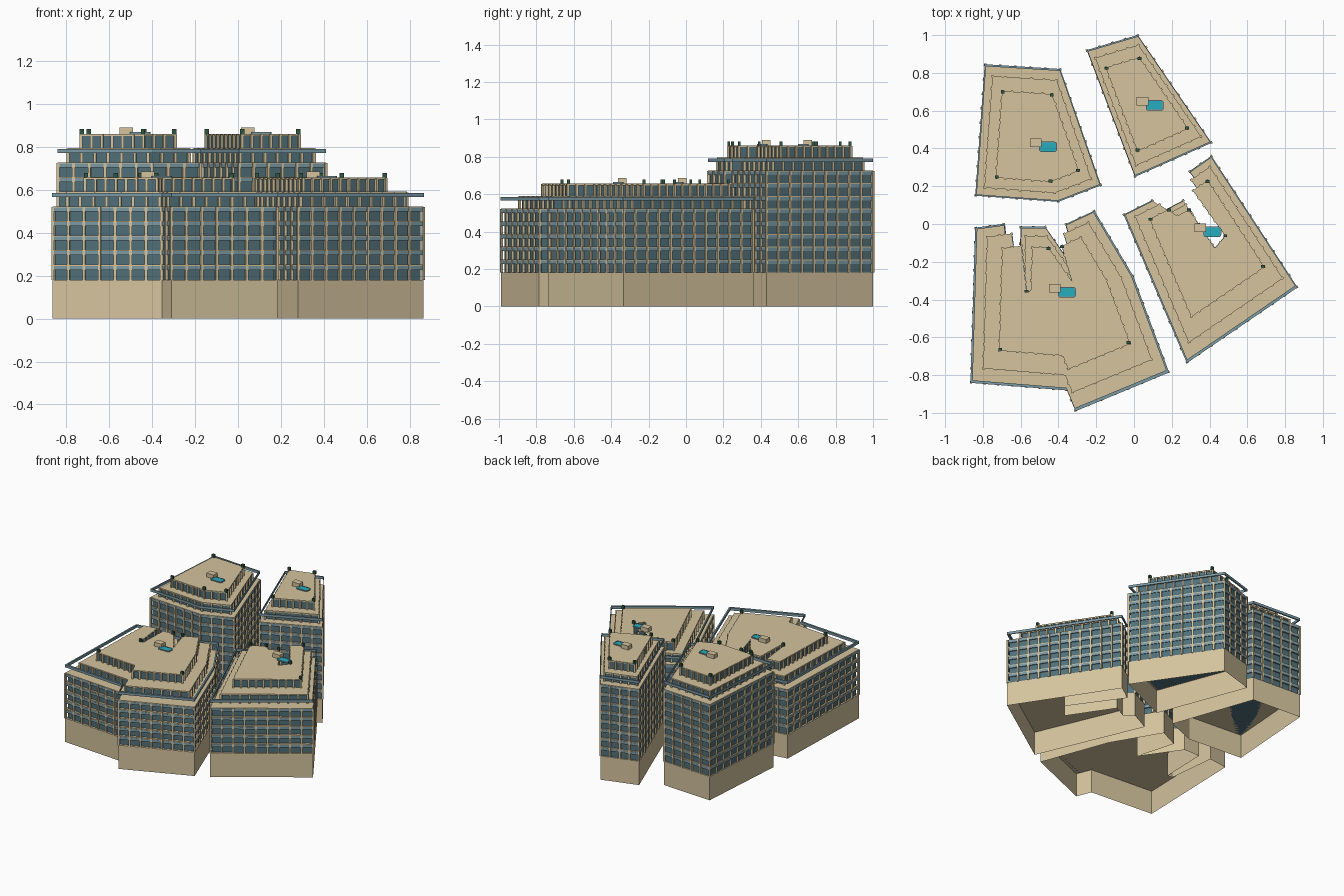
import bpy, bmesh, math
from mathutils import Vector, Matrix

if "Cube" in bpy.data.objects:
    bpy.data.objects.remove(bpy.data.objects["Cube"])

def material(name, rgb):
    m = bpy.data.materials.new(name)
    m.diffuse_color = (*rgb, 1)
    m.use_nodes = True
    m.node_tree.nodes["Principled BSDF"].inputs["Base Color"].default_value = m.diffuse_color
    return m

STONE = material("stone", (0.66, 0.55, 0.34))
GLASS = material("glass", (0.08, 0.16, 0.19))
RAIL = material("rail_glass", (0.20, 0.32, 0.37))
WATER = material("water", (0.02, 0.42, 0.52))
GREEN = material("hedge", (0.03, 0.09, 0.05))

BASE, FLOOR = 0.18, 0.068        # podium height, storey height
MID, TOP = 0.85, 0.66            # footprint scale of the two setback storeys


def scaled(pts, c, s):
    return [c + (p - c) * s for p in pts]


def prism(bm, pts, z0, z1, bottom=True):
    lo = [bm.verts.new((p.x, p.y, z0)) for p in pts]
    hi = [bm.verts.new((p.x, p.y, z1)) for p in pts]
    n = len(pts)
    for i in range(n):
        j = (i + 1) % n
        bm.faces.new((lo[i], lo[j], hi[j], hi[i]))
    bm.faces.new(hi)
    if bottom:
        bm.faces.new(lo[::-1])


def ring(bm, outer, inner, z0, z1):
    loops = [[bm.verts.new((p.x, p.y, z)) for p in pts]
             for pts, z in ((outer, z0), (outer, z1), (inner, z1), (inner, z0))]
    n = len(outer)
    for a in range(4):
        A, B = loops[a], loops[(a + 1) % 4]
        for i in range(n):
            j = (i + 1) % n
            bm.faces.new((A[i], A[j], B[j], B[i]))


def box(bm, x, y, z0, z1, sx, sy, angle=0):
    m = (Matrix.Translation((x, y, (z0 + z1) / 2)) @ Matrix.Rotation(angle, 4, 'Z')
         @ Matrix.Diagonal((sx, sy, z1 - z0, 1)))
    bmesh.ops.create_cube(bm, size=1, matrix=m)


def rounded(cx, cy, sx, sy, r):
    pts = []
    for k, (u, v) in enumerate(((1, 1), (-1, 1), (-1, -1), (1, -1))):
        for t in range(4):
            a = math.pi / 2 * (k + t / 3)
            pts.append(Vector((cx + u * (sx / 2 - r) + r * math.cos(a),
                               cy + v * (sy / 2 - r) + r * math.sin(a))))
    return pts


def finish(bm, name, mat):
    bmesh.ops.recalc_face_normals(bm, faces=bm.faces)
    me = bpy.data.meshes.new(name)
    bm.to_mesh(me)
    bm.free()
    me.materials.append(mat)
    bpy.context.collection.objects.link(bpy.data.objects.new(name, me))


def columns(bm, pts, z0, z1, counts):
    for i, p in enumerate(pts):
        q = pts[(i + 1) % len(pts)]
        d = q - p
        for k in range(counts[i]):
            c = p + d * (k / counts[i])
            box(bm, c.x, c.y, z0, z1, 0.013, 0.013, math.atan2(d.y, d.x))


def tower(name, coords, centre, floors, planters):
    pts = [Vector(p) for p in coords]
    c = Vector(centre)
    n = len(pts)
    counts = [max(1, round((pts[(i + 1) % n] - pts[i]).length / 0.078)) for i in range(n)]
    zm = BASE + floors * FLOOR
    zt = zm + FLOOR
    roof = zt + FLOOR

    # solid podium, open underneath
    bm = bmesh.new()
    prism(bm, pts, 0, BASE, bottom=False)
    finish(bm, name + "_podium", STONE)

    # recessed glazing of the main block and the two setback storeys
    bm = bmesh.new()
    for s, z0, z1 in ((1, BASE, zm), (MID, zm, zt), (TOP, zt, roof)):
        prism(bm, scaled(pts, c, s * 0.97), z0, z1 - 0.004)
    finish(bm, name + "_glazing", GLASS)

    # floor slabs
    bm = bmesh.new()
    for i in range(1, floors + 1):
        z = BASE + i * FLOOR
        prism(bm, pts, z - 0.007, z + 0.003)
    prism(bm, scaled(pts, c, MID), zt - 0.007, zt + 0.003)
    prism(bm, scaled(pts, c, TOP), roof - 0.009, roof)
    finish(bm, name + "_slabs", STONE)

    # glass balustrade bands, the last one floating round the first setback
    bm = bmesh.new()
    for i in range(1, floors + 2):
        z = BASE + i * FLOOR
        ring(bm, scaled(pts, c, 1.002), scaled(pts, c, 0.975), z - 0.021, z - 0.002)
    finish(bm, name + "_balustrades", RAIL)

    # facade columns
    bm = bmesh.new()
    for s, z0, z1 in ((1, BASE, zm), (MID, zm, zt), (TOP, zt, roof - 0.002)):
        columns(bm, scaled(pts, c, s * 0.995), z0, z1, counts)
    finish(bm, name + "_columns", STONE)

    # rooftop plant room
    bm = bmesh.new()
    box(bm, c.x, c.y, roof - 0.002, roof + 0.03, 0.062, 0.046)
    finish(bm, name + "_plant_room", STONE)

    # rooftop pool with rim
    px, py = c.x + 0.065, c.y - 0.022
    bm = bmesh.new()
    ring(bm, rounded(px, py, 0.094, 0.056, 0.014), rounded(px, py, 0.084, 0.046, 0.010),
         roof - 0.002, roof + 0.008)
    finish(bm, name + "_pool_rim", RAIL)
    bm = bmesh.new()
    prism(bm, rounded(px, py, 0.086, 0.048, 0.011), roof - 0.002, roof + 0.006)
    finish(bm, name + "_pool_water", WATER)

    # corner planters
    bm = bmesh.new()
    corner = scaled(pts, c, TOP * 0.98)
    for i in planters:
        box(bm, corner[i].x, corner[i].y, roof - 0.002, roof + 0.022, 0.020, 0.015)
    finish(bm, name + "_planters", GREEN)


tower("back_left_tower",
      [(-.79, .845), (-.39, .82), (-.175, .205), (-.40, .118), (-.84, .15)],
      (-.52, .43), 8, range(5))
tower("back_right_tower",
      [(-.25, .92), (.02, 1.0), (.41, .43), (.005, .25)],
      (.045, .65), 8, range(4))
tower("front_left_tower",
      [(-.84, -.02), (-.69, 0), (-.65, -.365), (-.61, -.365), (-.60, -.015),
       (-.47, -.015), (-.275, -.295), (-.36, 0), (-.21, .07), (-.005, -.275),
       (.185, -.785), (-.31, -.99), (-.355, -.88), (-.865, -.84)],
      (-.42, -.34), 5, (2, 5, 7, 10, 13))
tower("front_right_tower",
      [(-.055, .05), (.095, .125), (.165, .075), (.26, .125), (.47, -.19),
       (.555, -.085), (.295, .28), (.41, .36), (.865, -.335), (.28, -.735)],
      (.35, -.02), 5, (0, 1, 3, 5, 7, 8))
